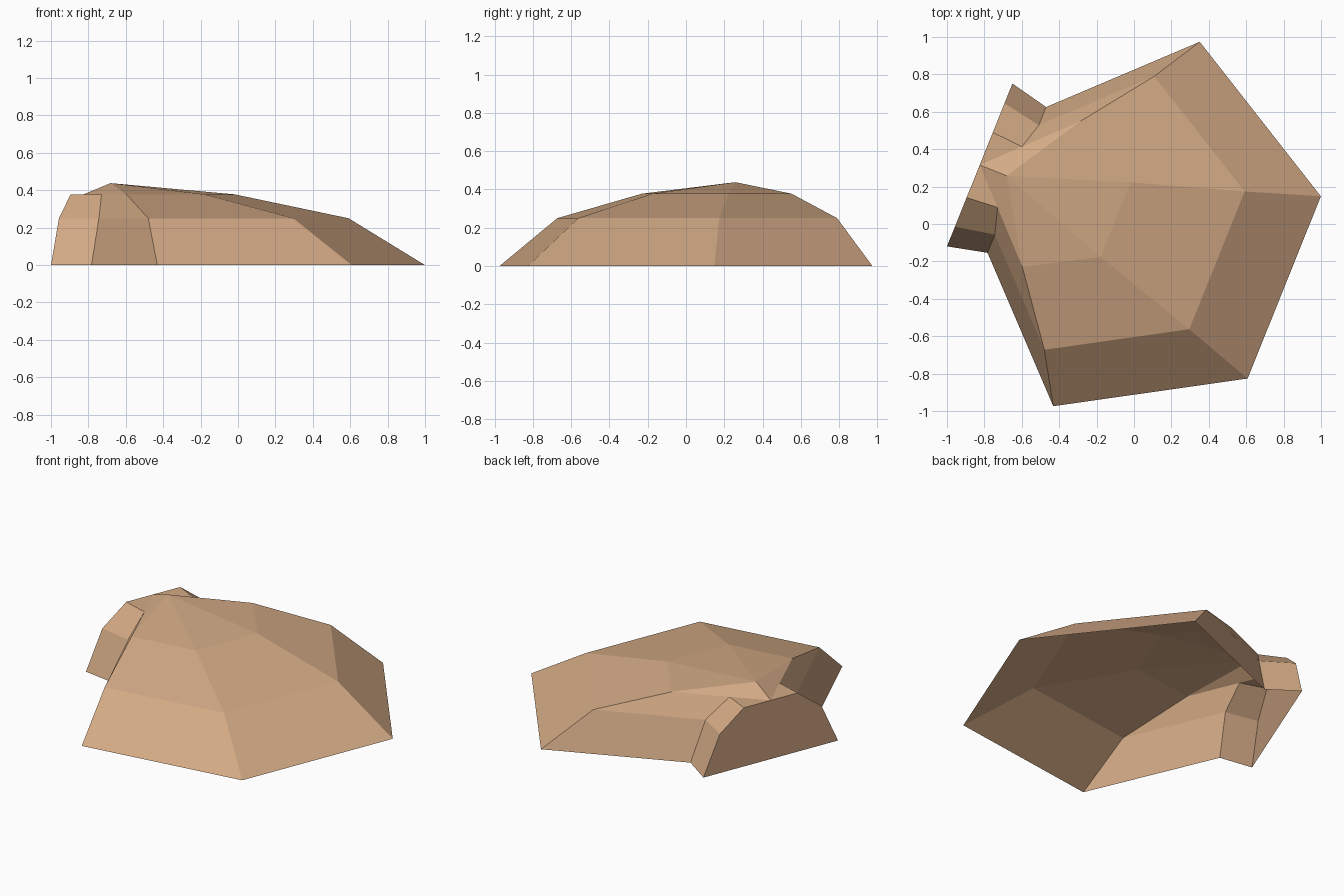
import bpy
import math

if "Cube" in bpy.data.objects:
    bpy.data.objects.remove(bpy.data.objects["Cube"], do_unlink=True)

canvas = bpy.data.materials.new("tan_canvas")
canvas.use_nodes = True
TAN = (0.65, 0.40, 0.235, 1)
canvas.diffuse_color = TAN
canvas.node_tree.nodes["Principled BSDF"].inputs["Base Color"].default_value = TAN

# Heights of the eaves, shoulder and ring below the peak
LEVELS = (0, 0.25, 0.378)
PEAK = (0, 0.691, 0.438)
BROW = (0, 0.846, LEVELS[-1])


def rib(*points):
    """A rib climbing the levels, from (side, forward) points."""
    return [(x, y, z) for (x, y), z in zip(points, LEVELS)]


def skin(ribs):
    """Quads between neighbouring ribs."""
    return [[a[i], b[i], b[i + 1], a[i + 1]]
            for a, b in zip(ribs, ribs[1:]) for i in range(len(a) - 1)]


def half_part(name, faces):
    """One half of a part, mirrored across its middle and turned to face the doorway."""
    verts = list(dict.fromkeys(p for f in faces for p in f))
    mesh = bpy.data.meshes.new(name)
    mesh.from_pydata(verts, [], [[verts.index(p) for p in f] for f in faces])
    mesh.materials.append(canvas)
    obj = bpy.data.objects.new(name, mesh)
    bpy.context.collection.objects.link(obj)
    obj.location = (-0.04, 0, 0)
    obj.rotation_euler.z = math.radians(68.1)
    mirror = obj.modifiers.new("mirror", "MIRROR")
    mirror.use_clip = True
    return obj


back_middle = rib((0, -0.909), (0, -0.521), (0, 0.063))
back_corner = rib((0.525, -0.909), (0.397, -0.521), (0.215, 0.063))
side_corner = rib((1.05, 0), (0.788, 0.157), (0.421, 0.431))
porch_inner = rib((0.42, 0.632), (0.315, 0.632), (0.175, 0.673))
porch_outer = rib((0.469, 0.846), (0.355, 0.846), (0.188, 0.846))

# Main tent: sloped walls and a low crown around the peak
ribs = [back_middle, back_corner, side_corner, porch_inner]
ring = [r[-1] for r in ribs] + [BROW]
crown = [[a, b, PEAK] for a, b in zip(ring, ring[1:])]
half_part("tent_canopy", skin(ribs) + crown)

# Porch: short tunnel whose flat roof meets the brow
roof = [porch_inner[-1], porch_outer[-1], BROW]
half_part("entrance_porch", skin([porch_inner, porch_outer]) + [roof])

# Closed door panel across the porch
half_part("door_panel", [[porch_outer[0], (0, 0.846, 0), BROW,
                          porch_outer[2], porch_outer[1]]])
